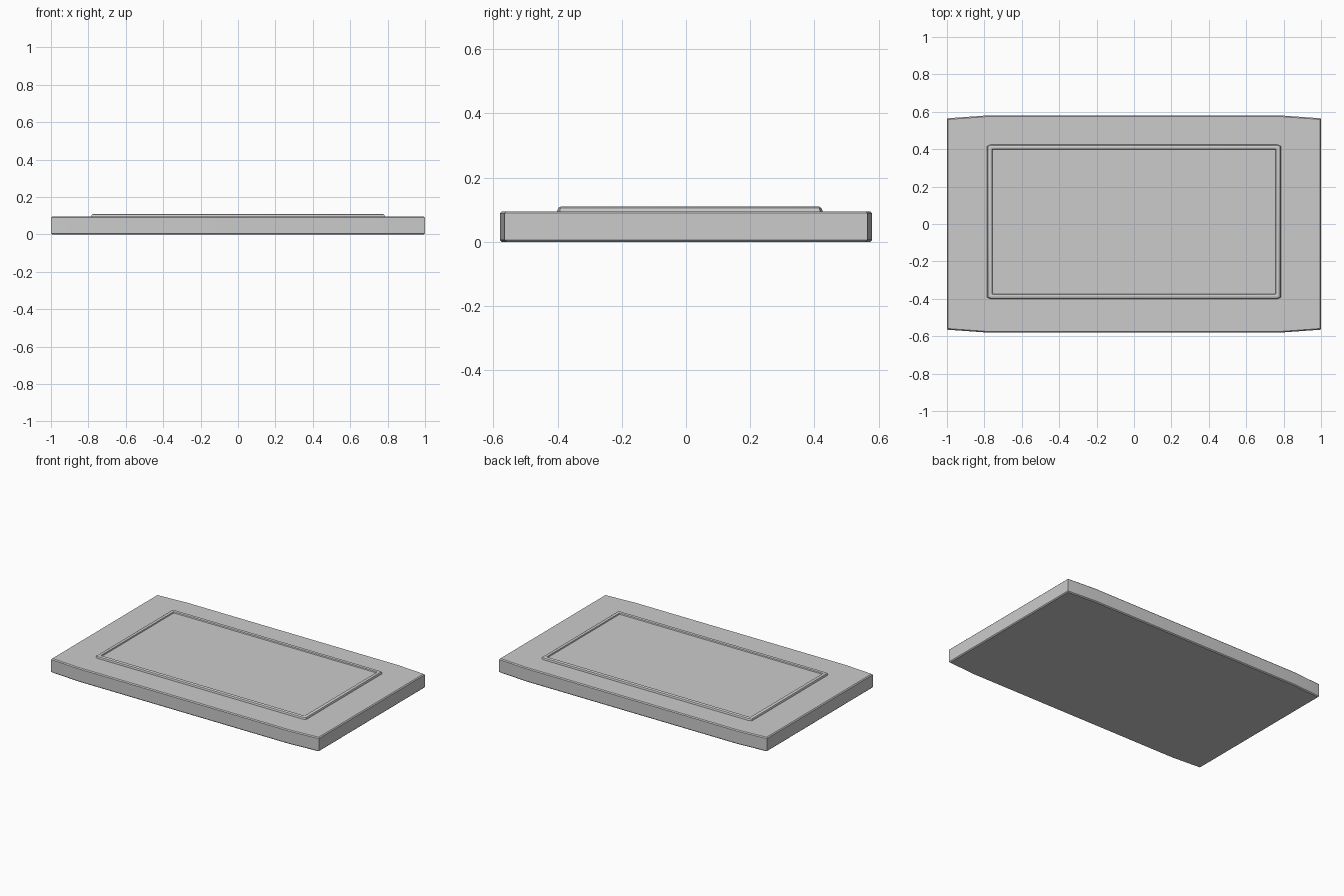
import bpy, bmesh

if "Cube" in bpy.data.objects:
    bpy.data.objects.remove(bpy.data.objects["Cube"])


def loft(name, rings, closed=False):
    """Skin a stack of matching rings; cap the ends, or join last to first."""
    bm = bmesh.new()
    loops = [[bm.verts.new(p) for p in ring] for ring in rings]
    pairs = list(zip(loops, loops[1:]))
    if closed:
        pairs.append((loops[-1], loops[0]))
    for a, b in pairs:
        for i in range(len(a)):
            j = (i + 1) % len(a)
            bm.faces.new((a[i], a[j], b[j], b[i]))
    if not closed:
        bm.faces.new(loops[0][::-1])
        bm.faces.new(loops[-1])
    bmesh.ops.recalc_face_normals(bm, faces=bm.faces)
    mesh = bpy.data.meshes.new(name)
    bm.to_mesh(mesh)
    bm.free()
    obj = bpy.data.objects.new(name, mesh)
    bpy.context.collection.objects.link(obj)
    bpy.context.view_layer.objects.active = obj
    obj.select_set(True)
    bpy.ops.object.shade_smooth_by_angle(angle=0.6)
    obj.select_set(False)
    return obj


def slab_ring(inset, z):
    """Rectangle whose long sides taper slightly towards the ends."""
    x, y, ye = 1 - inset, 0.58 - inset, 0.565 - inset
    return [(-x, -ye, z), (-0.79, -y, z), (0.79, -y, z), (x, -ye, z),
            (x, ye, z), (0.79, y, z), (-0.79, y, z), (-x, ye, z)]


def frame_ring(inset, z, cut=0.02):
    """Rectangle with clipped corners, a little behind centre."""
    x, y, cy = 0.785 - inset, 0.413 - inset, 0.012
    c = max(cut - inset, 0.004)
    pts = [(-x, -y + c * .4), (-x + c, -y), (x - c, -y), (x, -y + c * .4),
           (x, y - c * .4), (x - c, y), (-x + c, y), (-x, y - c * .4)]
    return [(px, py + cy, z) for px, py in pts]


# Main slab with softened edges
loft("slab", [slab_ring(i, z) for i, z in
              [(0.006, 0), (0, 0.006), (0, 0.089), (0.006, 0.095)]])

# Raised border moulding
loft("raised_border", [frame_ring(i, z) for i, z in
                       [(0, 0.09), (0, 0.097), (0.004, 0.106), (0.011, 0.11),
                        (0.018, 0.11), (0.025, 0.107), (0.03, 0.09)]], True)

# Flat inner panel
loft("inner_panel", [frame_ring(i, z) for i, z in
                     [(0.028, 0.088), (0.028, 0.1)]])
